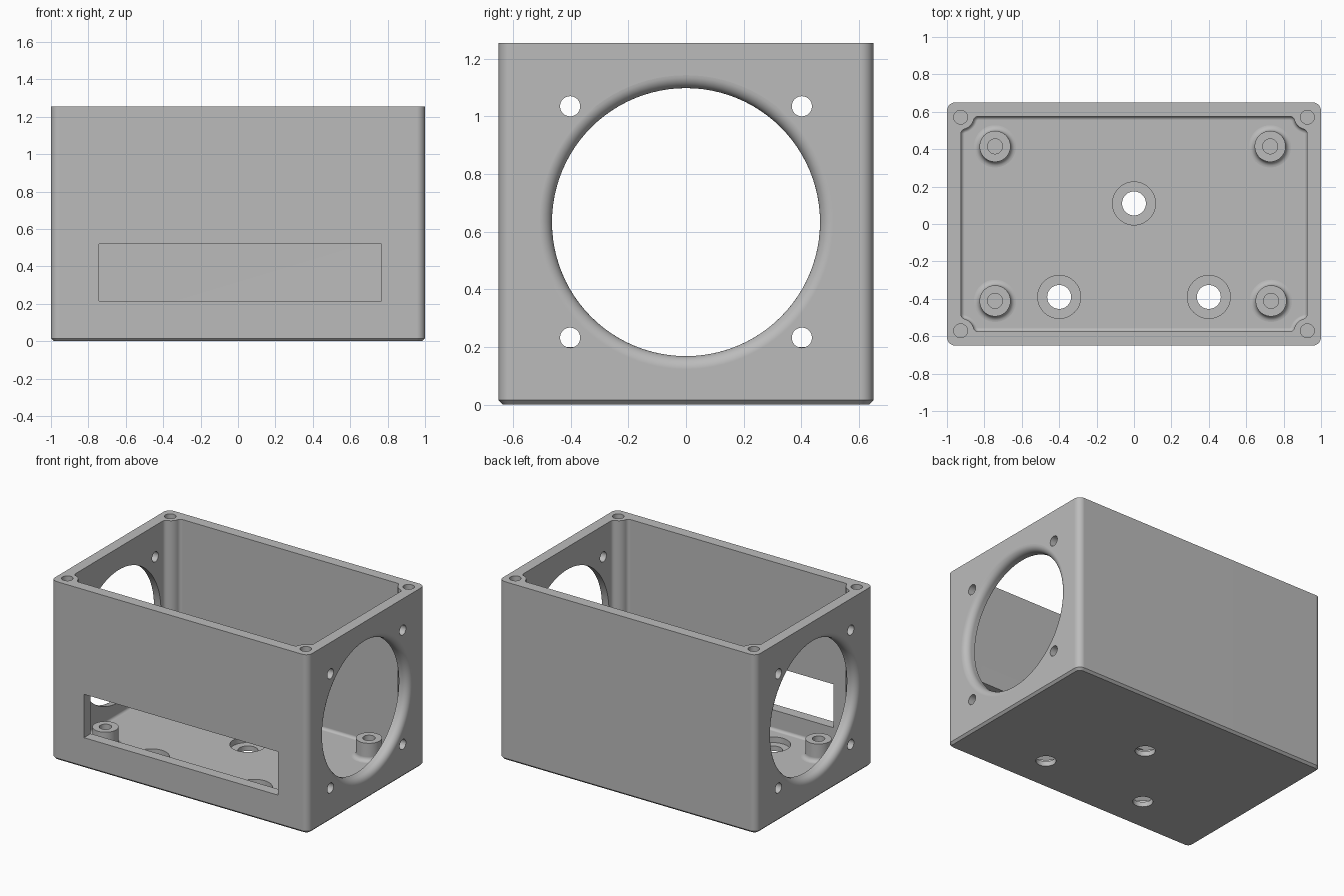
import bpy, bmesh, math
from math import sin, cos, pi, sqrt
from mathutils import Matrix, Vector

if "Cube" in bpy.data.objects:
    bpy.data.objects.remove(bpy.data.objects["Cube"])

grey = bpy.data.materials.new("plain grey")
grey.diffuse_color = (0.5, 0.5, 0.5, 1)
grey.use_nodes = True
grey.node_tree.nodes["Principled BSDF"].inputs["Base Color"].default_value = grey.diffuse_color


def finish(bm, name, matrix=None):
    if matrix:
        bm.transform(matrix)
    bmesh.ops.recalc_face_normals(bm, faces=bm.faces)
    mesh = bpy.data.meshes.new(name)
    bm.to_mesh(mesh)
    bm.free()
    mesh.materials.append(grey)
    ob = bpy.data.objects.new(name, mesh)
    bpy.context.collection.objects.link(ob)
    return ob


def loft(name, layers):
    """Closed solid through equal-length (outline, z) layers."""
    bm = bmesh.new()
    rings = [[bm.verts.new((x, y, z)) for x, y in pts] for pts, z in layers]
    n = len(rings[0])
    for a, b in zip(rings, rings[1:]):
        for i in range(n):
            j = (i + 1) % n
            bm.faces.new((a[i], a[j], b[j], b[i]))
    bm.faces.new(rings[0][::-1])
    bm.faces.new(rings[-1])
    return finish(bm, name)


def lathe(name, profile, matrix, n=48):
    """Revolve (radius, z) points; both end rings are capped."""
    bm = bmesh.new()
    rings = [[bm.verts.new((r * cos(2 * pi * i / n), r * sin(2 * pi * i / n), z))
              for i in range(n)] for r, z in profile]
    for a, b in zip(rings, rings[1:]):
        for i in range(n):
            j = (i + 1) % n
            bm.faces.new((a[i], a[j], b[j], b[i]))
    bm.faces.new(rings[0][::-1])
    bm.faces.new(rings[-1])
    return finish(bm, name, matrix)


def arc(cx, cy, r, a0, a1, n):
    return [(cx + r * cos(a0 + (a1 - a0) * i / n), cy + r * sin(a0 + (a1 - a0) * i / n))
            for i in range(n + 1)]


def four_corners(q):
    """Mirror a +x +y corner path (running counter-clockwise) round the box."""
    return (q + [(-x, y) for x, y in q[::-1]] + [(-x, -y) for x, y in q]
            + [(x, -y) for x, y in q[::-1]])


def shell_outline(inset, r=0.045):
    return four_corners(arc(1 - r, 0.65 - r, r - inset, 0, pi / 2, 8))


def cavity_outline(d, wx=0.925, wy=0.575, r=0.07, f=0.025):
    """Inner wall line bending round the screw column in each corner."""
    k = sqrt((r + f) ** 2 - f ** 2)
    t = math.atan2(k, f)              # fillet sweep up to the column
    a = math.atan2(-k, -f)            # column angle at first tangent
    a2 = -pi / 2 - (a + pi)           # mirrored about the diagonal
    a2 = math.atan2(-f, -k)
    q = arc(wx - f, wy - k, f - d, 0, t, 5)
    q += arc(wx, wy, r + d, a, a2, 10)[1:-1]
    q += arc(wx - k, wy - f, f - d, pi / 2 - t, pi / 2, 5)
    return four_corners(q)


# Shell with a chamfered base
FLOOR, TOP, FIL = 0.075, 1.255, 0.02
body = loft("case_body", [(shell_outline(0.015), 0), (shell_outline(0), 0.015),
                          (shell_outline(0), TOP)])

# Cutters: cavity with a rounded floor edge
layers = [(cavity_outline(FIL * (1 - sin(a))), FLOOR + FIL * (1 - cos(a)))
          for a in [pi / 2 * i / 5 for i in range(6)]]
cutters = [loft("cavity_cutter", layers + [(cavity_outline(0), TOP + 0.1)])]

# Round side openings with a flared outer lip
along_x = Matrix.Rotation(pi / 2, 4, 'Y')
R, F = 0.465, 0.045
lip = [(R + F * (1 - cos(a)), 1 - F + F * sin(a)) for a in [pi / 2 * i / 8 for i in range(8)]]
lip += [(R + F, 1.0), (R + F, 1.05)]
prof = [(r, -z) for r, z in lip[::-1]] + lip
cutters.append(lathe("side_opening_cutter", prof,
                     Matrix.Translation((0, 0, 0.633)) @ along_x, 96))

# Small holes around the side openings
for y in (-0.402, 0.402):
    for z in (0.232, 1.035):
        cutters.append(lathe("side_hole_cutter", [(0.035, -1.1), (0.035, 1.1)],
                             Matrix.Translation((0, y, z)) @ along_x, 32))

# Corner screw holes
for x in (-0.927, 0.927):
    for y in (-0.571, 0.571):
        cutters.append(lathe("screw_hole_cutter", [(0.037, TOP - 0.35), (0.037, TOP + 0.1)],
                             Matrix.Translation((x, y, 0)), 32))

# Stepped holes in the floor
for x, y in ((0, 0.11), (-0.4, -0.39), (0.4, -0.39)):
    cutters.append(lathe("floor_hole_cutter",
                         [(0.064, -0.1), (0.064, 0.035), (0.115, 0.035), (0.115, 0.12)],
                         Matrix.Translation((x, y, 0))))

# Front slot
bm = bmesh.new()
bmesh.ops.create_cube(bm, size=1)
cutters.append(finish(bm, "front_slot_cutter", Matrix.Translation((0.012, -0.65, 0.367))
                      @ Matrix.Diagonal((1.51, 0.4, 0.305, 1))))

for c in cutters:
    m = body.modifiers.new(c.name, 'BOOLEAN')
    m.operation, m.solver, m.object = 'DIFFERENCE', 'EXACT', c
dg = bpy.context.evaluated_depsgraph_get()
body.data = bpy.data.meshes.new_from_object(body.evaluated_get(dg))
body.modifiers.clear()
for c in cutters:
    bpy.data.objects.remove(c)

# Hollow standoffs with a filleted foot
S, G, H = 0.083, 0.03, 0.20
foot = [(S + G - G * sin(a), FLOOR + G - G * cos(a)) for a in [pi / 2 * i / 6 for i in range(7)]]
post = [(S + G, FLOOR - 0.03)] + foot + [(S, H), (0.04, H), (0.04, FLOOR + 0.005)]
parts = [body]
for x, y in ((-0.743, 0.415), (0.728, 0.415), (-0.743, -0.411), (0.733, -0.411)):
    parts.append(lathe("standoff", post, Matrix.Translation((x, y, 0))))

# Smooth curves, crisp edges
for ob in parts:
    bpy.ops.object.select_all(action='DESELECT')
    ob.select_set(True)
    bpy.context.view_layer.objects.active = ob
    bpy.ops.object.shade_smooth_by_angle(angle=math.radians(30))
    w = ob.modifiers.new("even_shading", 'WEIGHTED_NORMAL')
    w.keep_sharp = True
